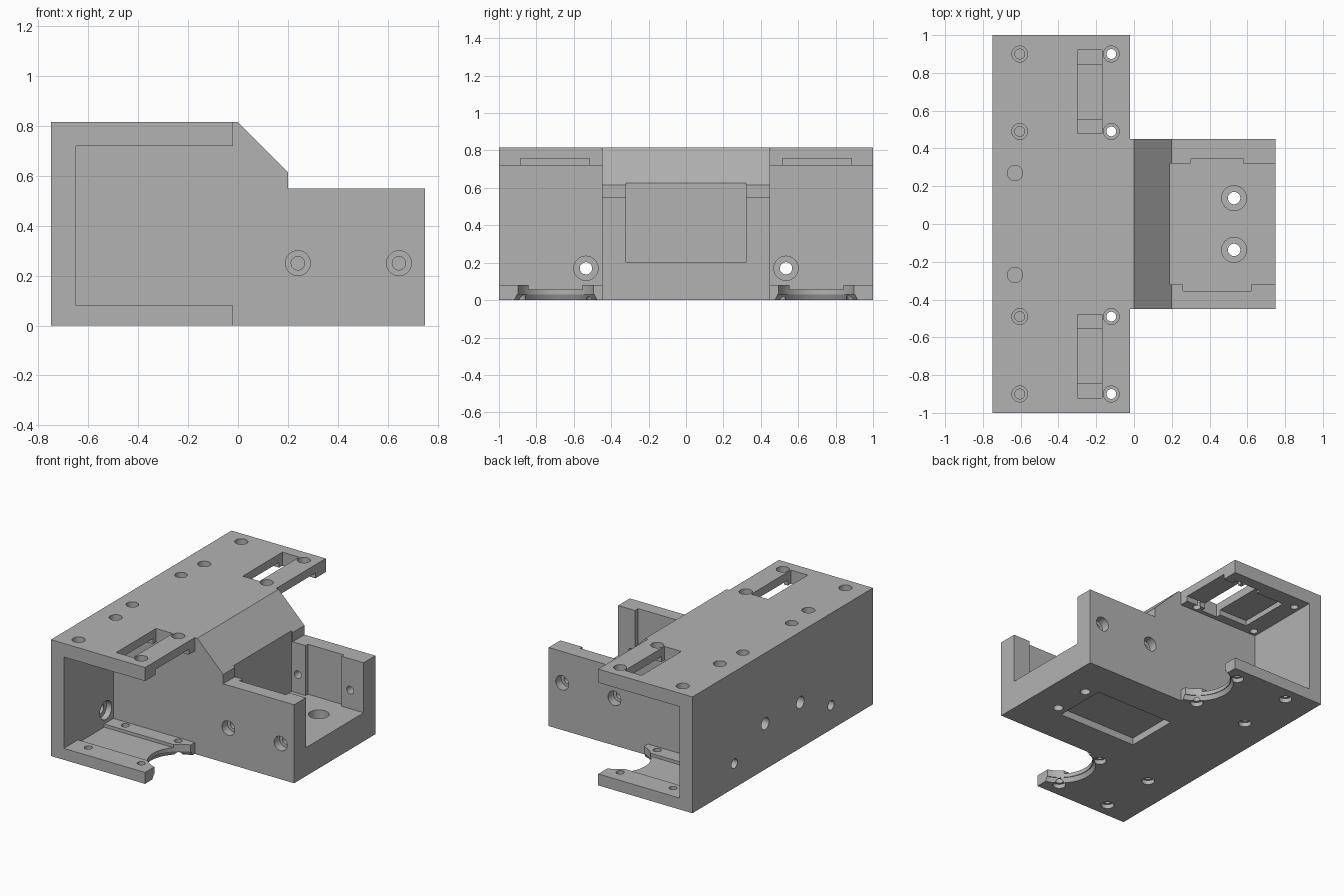
import bpy, bmesh, math
from mathutils import Matrix, Vector

if "Cube" in bpy.data.objects:
    bpy.data.objects.remove(bpy.data.objects["Cube"])

grey = bpy.data.materials.new("plain_grey")
grey.use_nodes = True
COLOUR = (0.45, 0.45, 0.45, 1)
grey.diffuse_color = COLOUR
grey.node_tree.nodes["Principled BSDF"].inputs["Base Color"].default_value = COLOUR


def finish(bm, name):
    bmesh.ops.recalc_face_normals(bm, faces=bm.faces)
    mesh = bpy.data.meshes.new(name)
    bm.to_mesh(mesh)
    bm.free()
    mesh.materials.append(grey)
    obj = bpy.data.objects.new(name, mesh)
    bpy.context.collection.objects.link(obj)
    return obj


def extrude_xz(name, points, half):
    """Profile in the XZ plane, extruded from y = -half to y = half."""
    bm = bmesh.new()
    face = bm.faces.new([bm.verts.new((x, -half, z)) for x, z in points])
    ext = bmesh.ops.extrude_face_region(bm, geom=[face])
    verts = [v for v in ext["geom"] if isinstance(v, bmesh.types.BMVert)]
    bmesh.ops.translate(bm, verts=verts, vec=(0, 2 * half, 0))
    return finish(bm, name)


def box(x, y, z):
    lo, hi = Vector((x[0], y[0], z[0])), Vector((x[1], y[1], z[1]))
    bm = bmesh.new()
    mat = Matrix.Translation((lo + hi) / 2) @ Matrix.Diagonal((hi - lo).to_4d())
    bmesh.ops.create_cube(bm, size=1, matrix=mat)
    return finish(bm, "cutter")


def rod(start, end, r1, r2=None, sides=32):
    a, b = Vector(start), Vector(end)
    bm = bmesh.new()
    turn = (b - a).to_track_quat("Z", "Y").to_matrix().to_4x4()
    bmesh.ops.create_cone(bm, cap_ends=True, segments=sides, radius1=r1,
                          radius2=r1 if r2 is None else r2, depth=(b - a).length,
                          matrix=Matrix.Translation((a + b) / 2) @ turn)
    return finish(bm, "cutter")


def combine(target, other, operation="DIFFERENCE"):
    other.hide_render = True
    mod = target.modifiers.new("combine", "BOOLEAN")
    mod.operation, mod.solver, mod.object = operation, "EXACT", other
    bpy.context.view_layer.objects.active = target
    bpy.ops.object.modifier_apply(modifier=mod.name)
    bpy.data.objects.remove(other)


def screw_hole(target, start, end, r, head_r, head_depth):
    """Through hole from start to end with a wider seat for the head at start."""
    a, b = Vector(start), Vector(end)
    d = (b - a).normalized()
    combine(target, rod(a - d * 0.02, b + d * 0.02, r))
    combine(target, rod(a - d * 0.02, a + d * head_depth, head_r))


H = 0.815
# Channel with back wall, floor and roof plates
body = extrude_xz("mount_body", [(-0.75, 0), (-0.02, 0), (-0.02, 0.08), (-0.65, 0.08),
                                 (-0.65, 0.72), (-0.02, 0.72), (-0.02, H), (-0.75, H)], 1)
# Central block with sloped shoulder
block = extrude_xz("central_block", [(-0.75, 0), (0.75, 0), (0.75, 0.55), (0.2, 0.55),
                                     (0.2, 0.615), (0, H), (-0.75, H)], 0.45)
combine(body, block, "UNION")

# Open pocket in the block and its side recesses
combine(body, box((0.19, 0.8), (-0.32, 0.32), (0.2, 0.7)))
combine(body, box((0.3, 0.58), (0.3, 0.345), (0.2, 0.7)))
combine(body, box((0.26, 0.62), (-0.355, -0.3), (0.2, 0.7)))
# Shallow recess under the block
combine(body, box((-0.15, 0.46), (-0.19, 0.19), (-0.1, 0.05)))

for s in (-1, 1):
    def span(a, b):
        return sorted((s * a, s * b))

    # Roof slot, roof recess and floor groove
    combine(body, box((-0.3, -0.17), span(0.48, 0.92), (0.6, 0.9)))
    combine(body, box((-0.52, 0.1), span(0.515, 0.885), (0.6, 0.757)))
    combine(body, box((-0.65, 0.1), span(0.553, 0.842), (0.058, 0.2)))
    # Round notch with flared lower rim
    cy = s * 0.697
    combine(body, rod((0.04, cy, -0.1), (0.04, cy, 0.2), 0.21, sides=64))
    combine(body, rod((0.04, cy, -0.01), (0.04, cy, 0.03), 0.235, 0.215, sides=64))
    # Roof and floor screw holes
    for y in (s * 0.49, s * 0.9):
        for x in (-0.605, -0.12):
            screw_hole(body, (x, y, H), (x, y, 0.72), 0.026, 0.042, 0.045)
        for x in (-0.53, -0.12):
            screw_hole(body, (x, y, 0), (x, y, 0.08), 0.026, 0.042, 0.03)
    # Blind holes in the roof and the back wall
    combine(body, rod((-0.63, s * 0.27, 0.5), (-0.63, s * 0.27, 0.9), 0.04))
    combine(body, rod((-0.8, s * 0.195, 0.32), (-0.5, s * 0.195, 0.32), 0.042))
    # Back wall screw holes, seated from inside
    screw_hole(body, (-0.65, s * 0.535, 0.17), (-0.75, s * 0.535, 0.17), 0.033, 0.065, 0.04)
    # Pocket floor screw holes
    screw_hole(body, (0.53, s * 0.137, 0.2), (0.53, s * 0.137, 0), 0.033, 0.066, 0.06)
    # Pocket side wall screw holes
    z = 0.25 if s < 0 else 0.33
    for x in (0.24, 0.645):
        screw_hole(body, (x, s * 0.45, z), (x, s * 0.31, z), 0.027, 0.05, 0.06)

# Crisp edges, smooth bores
bpy.ops.object.select_all(action="DESELECT")
body.select_set(True)
bpy.context.view_layer.objects.active = body
bpy.ops.object.shade_smooth_by_angle(angle=math.radians(30))
